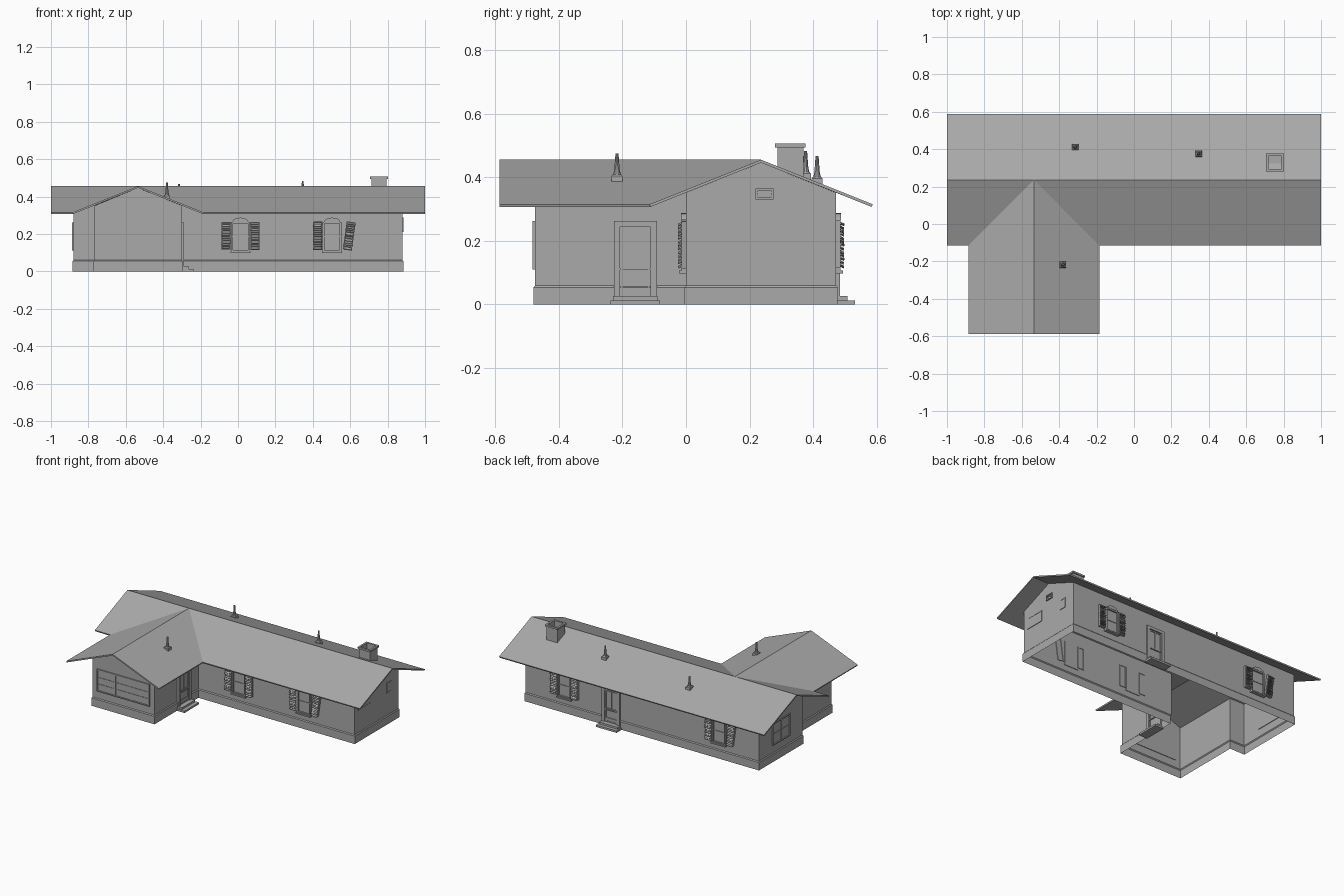
import bpy, bmesh, math, random
from mathutils import Matrix, Vector

random.seed(4)
cube = bpy.data.objects.get("Cube")
if cube:
    bpy.data.objects.remove(cube, do_unlink=True)

grey = bpy.data.materials.new("plain grey")
grey.use_nodes = True
GREY = (0.4, 0.4, 0.4, 1)
grey.diffuse_color = GREY
grey.node_tree.nodes["Principled BSDF"].inputs["Base Color"].default_value = GREY

RIDGE, EAVE, MID_Y, WING_X = 0.455, 0.315, 0.236, -0.535
FRONT, RIGHT, BACK, LEFT = 0, 90, 180, -90   # wall facing, as turns about z


def finish(name, bm, loc=(0, 0, 0), turn=0, normals=True):
    if normals:
        bmesh.ops.recalc_face_normals(bm, faces=bm.faces)
    mesh = bpy.data.meshes.new(name)
    bm.to_mesh(mesh)
    bm.free()
    mesh.materials.append(grey)
    obj = bpy.data.objects.new(name, mesh)
    obj.location = loc
    obj.rotation_euler.z = math.radians(turn)
    bpy.context.collection.objects.link(obj)
    return obj


def box(bm, x0, x1, z0, z1, out, back=0.004, pitch=0):
    """Box on a wall: out is how far it stands proud, towards local -y."""
    size = Matrix.Diagonal((x1 - x0, out + back, z1 - z0, 1))
    place = Matrix.Translation(((x0 + x1) / 2, (back - out) / 2, (z0 + z1) / 2))
    return bmesh.ops.create_cube(bm, size=1, matrix=place @ Matrix.Rotation(pitch, 4, 'X') @ size)["verts"]


def frame(bm, x0, x1, z0, z1, w, out):
    box(bm, x0, x0 + w, z0, z1, out)
    box(bm, x1 - w, x1, z0, z1, out)
    box(bm, x0 + w, x1 - w, z0, z0 + w, out)
    box(bm, x0 + w, x1 - w, z1 - w, z1, out)


def rings(name, profile, sides, loc):
    """Stacked rings of (half width, height)."""
    bm = bmesh.new()
    loops = []
    for half, z in profile:
        r = half / math.cos(math.pi / sides)
        angles = [(i + 0.5) * math.tau / sides for i in range(sides)]
        loops.append([bm.verts.new((r * math.cos(a), r * math.sin(a), z)) for a in angles])
    for a, b in zip(loops, loops[1:]):
        for i in range(sides):
            j = (i + 1) % sides
            bm.faces.new((a[i], a[j], b[j], b[i]))
    bm.faces.new(loops[0])
    bm.faces.new(loops[-1])
    return finish(name, bm, loc)


# Walls: open shell with a slightly wider plinth and gable peaks
LOW, HIGH = 0.351, 0.446
plan = [(-0.767, -0.474, LOW), (WING_X, -0.474, HIGH), (-0.3, -0.474, LOW), (-0.3, 0, LOW),
        (0.88, 0, LOW), (0.88, MID_Y, HIGH), (0.88, 0.472, LOW), (-0.88, 0.472, LOW),
        (-0.88, MID_Y, HIGH), (-0.88, 0, LOW), (-0.767, 0, LOW)]
bm = bmesh.new()
columns = []
for i, (x, y, top) in enumerate(plan):
    here = Vector((x, y))
    d1 = (here - Vector(plan[i - 1][:2])).normalized()
    d2 = (Vector(plan[(i + 1) % len(plan)][:2]) - here).normalized()
    n1, n2 = Vector((d1.y, -d1.x)), Vector((d2.y, -d2.x))
    push = (n1 + n2) / (1 + n1.dot(n2)) * 0.005
    columns.append([bm.verts.new((x + push.x * k, y + push.y * k, z))
                    for k, z in ((1, 0), (1, 0.054), (0, 0.06), (0, top))])
for i, col in enumerate(columns):
    nxt = columns[(i + 1) % len(columns)]
    for k in range(3):
        bm.faces.new((col[k], nxt[k], nxt[k + 1], col[k + 1]))
finish("walls", bm, normals=False)

# Roof: long gable with a front wing meeting it in two valleys
bm = bmesh.new()
F, B, W = -0.115, 0.587, -0.587
WL, WR = WING_X - 0.35, WING_X + 0.35


def v(x, y, z):
    return bm.verts.new((x, y, z))


fl, fr, bl, br = v(-1, F, EAVE), v(1, F, EAVE), v(-1, B, EAVE), v(1, B, EAVE)
rl, rm, rr = v(-1, MID_Y, RIDGE), v(WING_X, MID_Y, RIDGE), v(1, MID_Y, RIDGE)
vl, vr = v(WL, F, EAVE), v(WR, F, EAVE)
wl, wr, wm = v(WL, W, EAVE), v(WR, W, EAVE), v(WING_X, W, RIDGE)
for f in ((fl, vl, rm, rl), (vr, fr, rr, rm), (rl, rm, rr, br, bl), (wl, wm, rm, vl), (wm, wr, vr, rm)):
    bm.faces.new(f)
for f in bm.faces:
    f.normal_update()
    if f.normal.z < 0:
        f.normal_flip()
roof = finish("roof", bm, normals=False)
thick = roof.modifiers.new("thickness", 'SOLIDIFY')
thick.thickness = 0.009
thick.offset = -1


# Shuttered windows
def shutter(name, loc, turn, offset, tilt):
    bm = bmesh.new()
    frame(bm, -0.024, 0.024, -0.075, 0.075, 0.006, 0.014)
    for k in range(13):
        z = -0.066 + k * 0.011
        slip = random.uniform(-0.003, 0.003)
        box(bm, -0.021 + slip, 0.021 + slip, z - 0.0015, z + 0.0015, 0.026, 0,
            random.uniform(0.3, 0.7))
    bmesh.ops.transform(bm, verts=bm.verts, matrix=Matrix.Translation((offset, 0, 0.19))
                        @ Matrix.Rotation(tilt, 4, 'Y'))
    finish(name, bm, loc, turn)


def shuttered_window(name, loc, turn, crooked):
    bm = bmesh.new()
    frame(bm, -0.05, 0.05, 0.105, 0.265, 0.009, 0.014)
    box(bm, -0.041, 0.041, 0.114, 0.256, 0.004)
    box(bm, -0.041, 0.041, 0.183, 0.188, 0.008)
    box(bm, -0.054, 0.054, 0.098, 0.107, 0.022)
    # arched crown
    arc = [(0.042 * math.cos(a), 0.265 + 0.022 * math.sin(a))
           for a in (k * math.pi / 8 for k in range(9))]
    cap = bm.faces.new([bm.verts.new((x, 0, z)) for x, z in arc])
    new = bmesh.ops.extrude_face_region(bm, geom=[cap])["geom"]
    bmesh.ops.translate(bm, vec=(0, -0.016, 0),
                        verts=[g for g in new if isinstance(g, bmesh.types.BMVert)])
    finish(name, bm, loc, turn)
    shutter(name + "_shutter_a", loc, turn, -0.077, 0)
    shutter(name + "_shutter_b", loc, turn, 0.092 if crooked else 0.077, 0.14 if crooked else 0)


shuttered_window("front_window_centre", (0.013, 0, 0), FRONT, False)
shuttered_window("front_window_left", (0.503, 0, 0), FRONT, True)
shuttered_window("back_window_left", (0.58, 0.472, 0), BACK, False)
shuttered_window("back_window_right", (-0.585, 0.472, 0), BACK, True)


# Plain windows: outer frame, pane, upright and level bars
def plain_window(name, loc, turn, half, z0, z1, uprights, levels, out=0.008):
    bm = bmesh.new()
    frame(bm, -half, half, z0, z1, 0.007, out)
    box(bm, -half + 0.007, half - 0.007, z0 + 0.007, z1 - 0.007, 0.002)
    for x in uprights:
        box(bm, x - 0.003, x + 0.003, z0 + 0.007, z1 - 0.007, out - 0.002)
    for z in levels:
        box(bm, -half + 0.007, half - 0.007, z - 0.002, z + 0.002, out - 0.003)
    finish(name, bm, loc, turn)


plain_window("picture_window", (-0.532, -0.474, 0), FRONT, 0.198, 0.11, 0.262, (-0.06, 0.06), (0.16, 0.205))
plain_window("right_end_window", (-0.88, 0.235, 0), LEFT, 0.095, 0.112, 0.262, (0,), (0.187,))
plain_window("left_end_window", (0.88, 0.105, 0), RIGHT, 0.068, 0.21, 0.287, (-0.028,), (), 0.004)
plain_window("left_end_small_window", (0.88, 0.37, 0), RIGHT, 0.025, 0.21, 0.28, (), (), 0.004)
plain_window("gable_vent", (0.88, 0.247, 0), RIGHT, 0.028, 0.33, 0.365, (), (0.342, 0.352))


# Doors with steps
def door(name, loc, turn, reach):
    bm = bmesh.new()
    for x in (-0.068, 0.048):
        box(bm, x, x + 0.02, 0.015, 0.262, 0.012)
    box(bm, -0.048, 0.048, 0.243, 0.262, 0.012)
    box(bm, -0.048, 0.048, 0.02, 0.243, 0.003)
    frame(bm, -0.045, 0.045, 0.028, 0.115, 0.006, 0.007)
    frame(bm, -0.045, 0.045, 0.115, 0.238, 0.006, 0.007)
    box(bm, -0.003, 0.003, 0.121, 0.232, 0.007)
    box(bm, -0.048, 0.048, 0.108, 0.115, 0.011)
    finish(name, bm, loc, turn)
    bm = bmesh.new()
    box(bm, -0.078, 0.078, 0, 0.013, reach)
    box(bm, -0.07, 0.07, 0.013, 0.026, reach * 0.6)
    finish(name + "_steps", bm, loc, turn)


door("wing_door", (-0.3, -0.159, 0), RIGHT, 0.062)
door("back_door", (0.23, 0.472, 0), BACK, 0.06)

# Chimney with a hollow flue and wider cap
rings("chimney", [(0.041, 0.38), (0.041, 0.494), (0.048, 0.494), (0.048, 0.506),
                  (0.035, 0.506), (0.035, 0.42)], 4, (0.754, 0.328, 0))

# Roof vent pipes on square bases
for i, (x, y, z) in enumerate([(-0.38, -0.217, 0.39), (-0.315, 0.412, 0.382), (0.346, 0.376, 0.397)]):
    rings(f"vent_base_{i}", [(0.017, -0.008), (0.017, 0.014), (0.013, 0.019)], 4, (x, y, z))
    rings(f"vent_pipe_{i}", [(0.012, 0.015), (0.008, 0.035), (0.0045, 0.085)], 10, (x, y, z))
